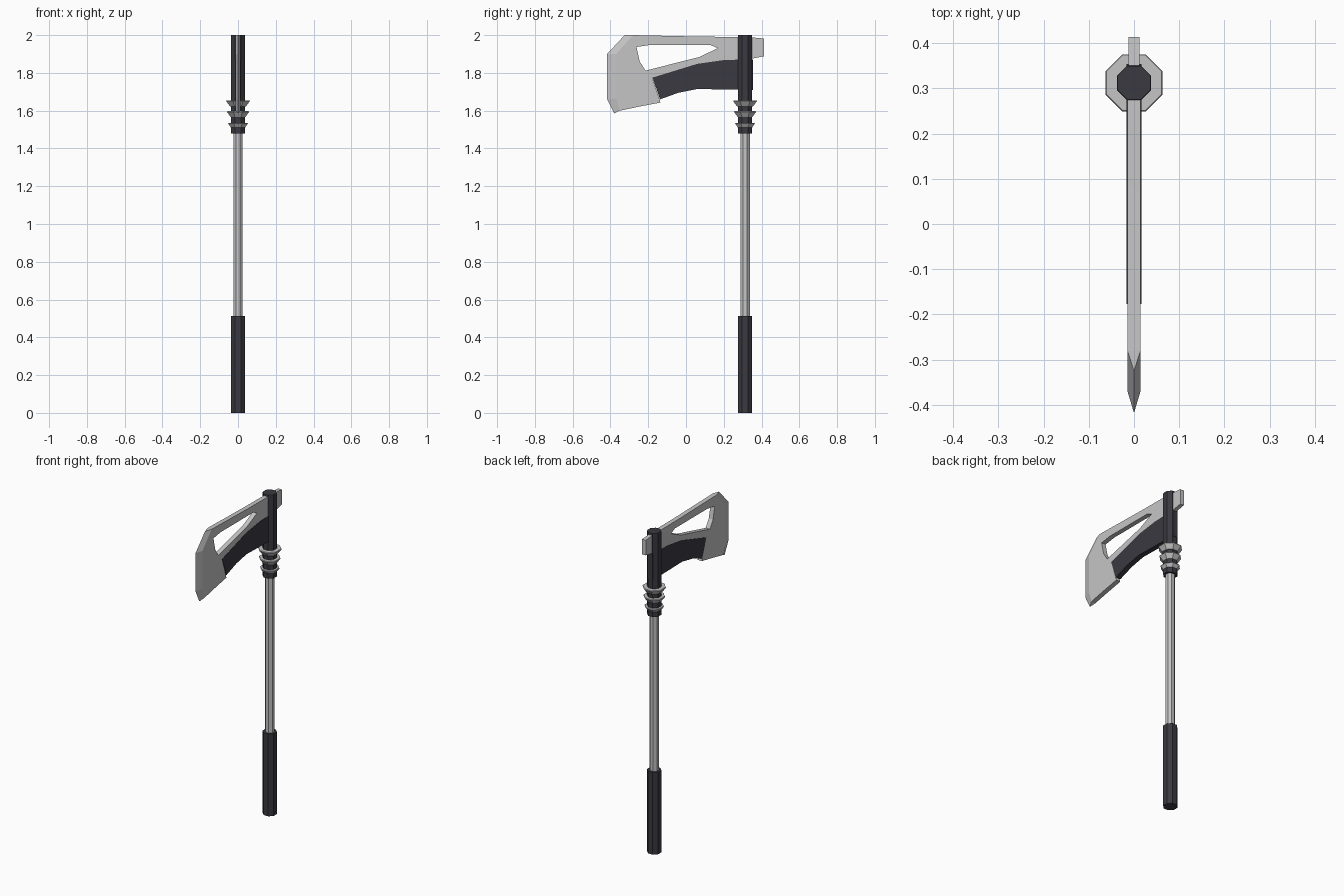
import bpy, math

if "Cube" in bpy.data.objects:
    bpy.data.objects.remove(bpy.data.objects["Cube"])

CY = 0.3125  # handle axis


def material(name, rgb):
    m = bpy.data.materials.new(name)
    m.diffuse_color = (*rgb, 1)
    m.use_nodes = True
    m.node_tree.nodes["Principled BSDF"].inputs["Base Color"].default_value = m.diffuse_color
    return m


STEEL = material("light_steel", (0.56, 0.56, 0.56))
DARK = material("dark_grip", (0.043, 0.041, 0.052))


def make(name, verts, faces, mat):
    me = bpy.data.meshes.new(name)
    me.from_pydata(verts, [], faces)
    me.materials.append(mat)
    ob = bpy.data.objects.new(name, me)
    bpy.context.collection.objects.link(ob)
    bpy.context.view_layer.objects.active = ob
    # consistent outward normals
    import bmesh
    bm = bmesh.new()
    bm.from_mesh(me)
    bmesh.ops.recalc_face_normals(bm, faces=bm.faces)
    bm.to_mesh(me)
    bm.free()
    return ob


def octagon(name, profile, mat):
    """Stack of octagons from (apothem, z) pairs, flats facing the axes."""
    verts, faces = [], []
    for a, z in profile:
        r = a / math.cos(math.pi / 8)
        for i in range(8):
            t = math.pi / 8 + i * math.pi / 4
            verts.append((r * math.cos(t), CY + r * math.sin(t), z))
    for k in range(len(profile) - 1):
        for i in range(8):
            j = (i + 1) % 8
            faces.append((k*8 + i, k*8 + j, k*8 + 8 + j, k*8 + 8 + i))
    n = len(verts)
    faces += [tuple(range(8)), tuple(range(n - 8, n))]
    return make(name, verts, faces, mat)


def plate(name, outline, half, mat):
    """Flat (y, z) outline extruded along x."""
    n = len(outline)
    verts = [(s * half, y, z) for s in (-1, 1) for y, z in outline]
    faces = [tuple(range(n)), tuple(range(n, 2 * n))]
    faces += [(i, (i + 1) % n, n + (i + 1) % n, n + i) for i in range(n)]
    return make(name, verts, faces, mat)


# Handle
octagon("lower_grip", [(0.038, 0), (0.038, 0.512)], DARK)
octagon("shaft", [(0.025, 0.5), (0.025, 1.49)], STEEL)
octagon("upper_collar", [(0.038, 1.48), (0.038, 1.995)], DARK)

# Flared rings
for i, (top, a) in enumerate([(1.655, 0.063), (1.597, 0.058), (1.535, 0.052)]):
    octagon(f"ring_{i + 1}", [(a - 0.020, top - 0.032), (a, top - 0.004), (a - 0.002, top)], STEEL)

# Blade: flat body with a window, and a sharpened bevel along its front
outer = [(-0.28, 2.0), (0.077, 1.992), (0.30, 1.99), (0.30, 1.865), (0.06, 1.845),
         (-0.177, 1.772), (-0.135, 1.643), (-0.25, 1.621), (-0.35, 1.60),
         (-0.37, 1.665), (-0.37, 1.90)]
window = [(-0.262, 1.937), (-0.19, 1.948), (0.13, 1.948), (0.167, 1.93), (0.07, 1.884),
          (-0.214, 1.812), (-0.245, 1.86)]
edge = [(-0.325, 2.0), (-0.418, 1.90), (-0.418, 1.66), (-0.38, 1.585)]
H = 0.0145
side = outer + window
n, no, nw = len(side), len(outer), len(window)
verts = [(s * H, y, z) for s in (-1, 1) for y, z in side] + [(0, y, z) for y, z in edge]
faces = []
bevel = [0, 10, 9, 8]
for o in (0, n):
    w = o + no
    faces.append((o, o + 1, o + 2, w + 3, w + 2, w + 1, w))
    faces.append(tuple(o + k for k in range(2, 11)) + (o, w, w + 6, w + 5, w + 4, w + 3))
    for k in range(3):
        faces.append((o + bevel[k], o + bevel[k + 1], 2*n + k + 1, 2*n + k))
for i in range(8):
    faces.append((i, i + 1, n + i + 1, n + i))
for i in range(nw):
    a, b = no + i, no + (i + 1) % nw
    faces.append((a, b, n + b, n + a))
faces += [(0, n, 2*n), (8, n + 8, 2*n + 3)]
make("blade", verts, faces, STEEL)

# Dark brace under the blade, running through the collar
plate("blade_brace", [(-0.177, 1.775), (0.06, 1.848), (0.20, 1.868), (0.354, 1.872), (0.354, 1.71),
                      (0.20, 1.712), (0.06, 1.715), (-0.04, 1.695), (-0.137, 1.66)], 0.0165, DARK)

# Small hammer block at the back
plate("back_block", [(0.32, 1.99), (0.414, 1.982), (0.414, 1.888), (0.32, 1.87)], 0.0125, STEEL)

# Set exact height of 2 on the top collar cap
octagon("collar_cap", [(0.038, 1.995), (0.037, 2.0)], DARK)
